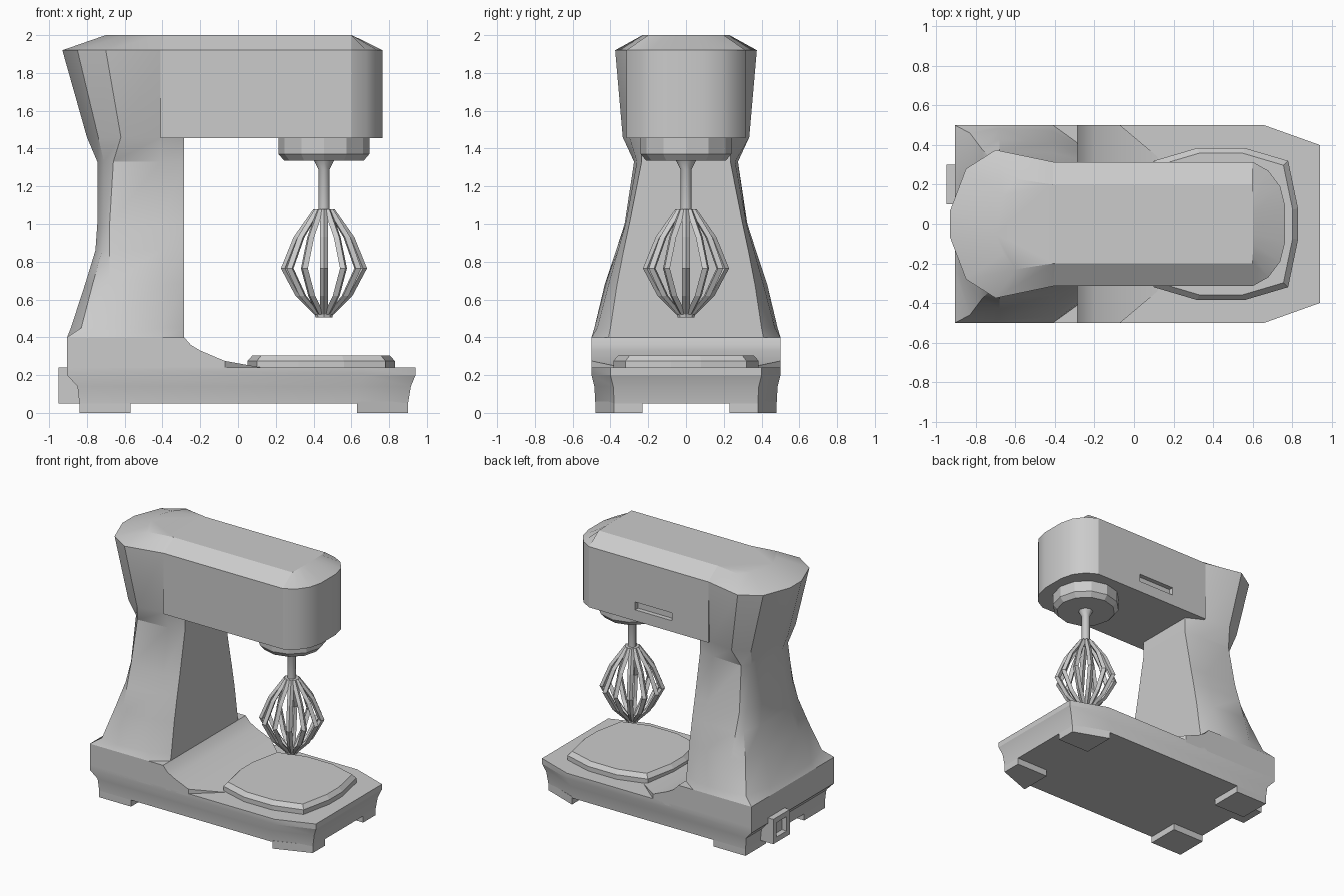
import bpy
import bmesh
from math import cos, sin, tau, radians

default = bpy.data.objects.get("Cube")
if default:
    bpy.data.objects.remove(default, do_unlink=True)

WHISK_X = 0.455


def add_object(name, bm, smooth=None):
    bmesh.ops.recalc_face_normals(bm, faces=bm.faces[:])
    mesh = bpy.data.meshes.new(name)
    bm.to_mesh(mesh)
    bm.free()
    obj = bpy.data.objects.new(name, mesh)
    bpy.context.collection.objects.link(obj)
    bpy.ops.object.select_all(action='DESELECT')
    obj.select_set(True)
    bpy.context.view_layer.objects.active = obj
    if smooth:
        bpy.ops.object.shade_smooth_by_angle(angle=radians(smooth))
    return obj


def loft(name, rings, smooth=None):
    """Bridge equal-length point rings and cap both ends."""
    bm = bmesh.new()
    loops = [[bm.verts.new(p) for p in ring] for ring in rings]
    n = len(loops[0])
    for low, high in zip(loops, loops[1:]):
        for i in range(n):
            j = (i + 1) % n
            bm.faces.new((low[i], low[j], high[j], high[i]))
    bm.faces.new(loops[0])
    bm.faces.new(loops[-1])
    return add_object(name, bm, smooth)


def mirrored(half, z):
    """Closed ring at height z from the +y half of an outline."""
    return [(x, y, z) for x, y in half] + [(x, -y, z) for x, y in reversed(half)]


def turned(name, profile, sides, smooth=None):
    """Upright lathe shape on the whisk axis from (radius, z) pairs."""
    angles = [tau * i / sides for i in range(sides)]
    return loft(name, [[(WHISK_X + r * cos(a), r * sin(a), z) for a in angles]
                       for r, z in profile], smooth)


def box(name, x0, x1, y0, y1, z0, z1):
    return loft(name, [[(x0, y0, z), (x1, y0, z), (x1, y1, z), (x0, y1, z)]
                       for z in (z0, z1)])


# Base slab with clipped front corners and a tucked-in skirt
skirt = [(0.05, -0.84, 0.90, 0.48), (0.14, -0.85, 0.915, 0.485),
         (0.20, -0.905, 0.94, 0.50), (0.24, -0.905, 0.94, 0.50)]
loft("base", [mirrored([(back, w), (front - 0.28, w), (front, w - 0.1)], z)
              for z, back, front, w in skirt], 20)

# Feet
for side, s in (("left", 1), ("right", -1)):
    box("back_foot_" + side, -0.84, -0.57, s * 0.23, s * 0.48, 0, 0.06)
    outline = [(0.63, 0.23), (0.9, 0.23), (0.9, 0.38), (0.63, 0.48)]
    loft("front_foot_" + side, [[(x, s * y, z) for x, y in outline]
                                for z in (0, 0.06)])

# Raised back of the base, sweeping down towards the plate
sweep = [(-0.905, 0.4, 0.5), (-0.41, 0.4, 0.5), (-0.285, 0.4, 0.5),
         (-0.25, 0.36, 0.5), (-0.2, 0.33, 0.5), (-0.07, 0.275, 0.5),
         (0.12, 0.241, 0.34)]
loft("base_sweep", [[(x, -w, 0.22), (x, w, 0.22), (x, w, z), (x, -w, z)]
                    for x, z, w in sweep], 25)

# Column: height, front and middle half-widths, then side, corner and back points
column = [
    (0.40, 0.41, 0.50, (-0.70, 0.50), (-0.905, 0.50), (-0.905, 0.25)),
    (0.45, 0.40, 0.47, (-0.68, 0.485), (-0.83, 0.46), (-0.885, 0.25)),
    (0.68, 0.365, 0.41, (-0.68, 0.43), (-0.77, 0.38), (-0.81, 0.20)),
    (0.86, 0.33, 0.36, (-0.68, 0.37), (-0.72, 0.33), (-0.755, 0.18)),
    (1.00, 0.30, 0.32, (-0.68, 0.325), (-0.71, 0.28), (-0.745, 0.15)),
    (1.33, 0.235, 0.26, (-0.66, 0.275), (-0.71, 0.22), (-0.745, 0.10)),
    (1.46, 0.235, 0.30, (-0.62, 0.335), (-0.74, 0.27), (-0.80, 0.09)),
    (1.92, 0.31, 0.315, (-0.70, 0.375), (-0.85, 0.28), (-0.93, 0.07)),
    (2.00, 0.20, 0.20, (-0.60, 0.23), (-0.66, 0.15), (-0.70, 0.05)),
]
loft("column", [mirrored([(-0.285 if z < 1.5 else -0.4, front), (-0.41, mid),
                          side, corner, back], z)
                for z, front, mid, side, corner, back in column], 30)

# Motor head with a rounded nose and bevelled top
nose = [(-0.41, 0.315), (0.6, 0.315), (0.68, 0.27), (0.74, 0.19), (0.765, 0.09)]
crown = [(-0.41, 0.2), (0.6, 0.2), (0.601, 0.15), (0.602, 0.1), (0.603, 0.05)]
head = loft("motor_head", [mirrored(nose, 1.455), mirrored(nose, 1.92),
                           mirrored(crown, 2.0)])

# Slot recessed into the left side of the head
cutter = box("slot_cutter", -0.10, 0.21, 0.28, 0.4, 1.54, 1.60)
cutter.hide_render = True
cut = head.modifiers.new("slot", 'BOOLEAN')
cut.object = cutter
cut.operation = 'DIFFERENCE'
cut.solver = 'EXACT'
bpy.context.view_layer.objects.active = head
bpy.ops.object.modifier_apply(modifier=cut.name)
bpy.data.objects.remove(cutter, do_unlink=True)
bpy.ops.object.select_all(action='DESELECT')
head.select_set(True)
bpy.ops.object.shade_smooth_by_angle(angle=radians(25))

# Drive hub and whisk shaft
turned("drive_hub", [(0.24, 1.46), (0.24, 1.37), (0.21, 1.335)], 12)
turned("whisk_shaft", [(0.055, 1.34), (0.03, 1.29), (0.03, 1.06)], 8, 50)

# Whisk: a ring of bent square wires
rib = [(0.035, 1.08), (0.14, 0.93), (0.207, 0.765), (0.13, 0.62), (0.03, 0.52)]
HALF = 0.021
RIBS = 12
for i in range(RIBS):
    a = tau * i / RIBS
    rings = []
    for r, z in rib:
        ring = []
        for dr, dt in ((-1, 0), (0, -1), (1, 0), (0, 1)):
            out, across = r + dr * HALF, dt * HALF
            ring.append((WHISK_X + out * cos(a) - across * sin(a),
                         out * sin(a) + across * cos(a), z))
        rings.append(ring)
    loft(f"whisk_wire_{i + 1}", rings)
turned("whisk_tip", [(0.045, 0.505), (0.05, 0.535)], 8)

# Bowl plate
plate = [(-0.39, 0.08), (-0.34, 0.32), (-0.12, 0.385)]
plate += [(-x, y) for x, y in reversed(plate)]
loft("bowl_plate", [mirrored([(0.44 + x * s, y * s) for x, y in plate], z)
                    for s, z in ((1, 0.235), (1, 0.275), (0.93, 0.305))])

# Power socket with a square recess in its outer face
x_out, x_in, x_floor = -0.95, -0.82, -0.91
socket = []
for x, half_y, half_z in ((x_in, 0.1, 0.095), (x_out, 0.1, 0.095),
                          (x_out, 0.06, 0.055), (x_floor, 0.06, 0.055)):
    socket.append([(x, 0.2 + sy * half_y, 0.145 + sz * half_z)
                   for sy, sz in ((-1, -1), (1, -1), (1, 1), (-1, 1))])
loft("power_socket", socket)
